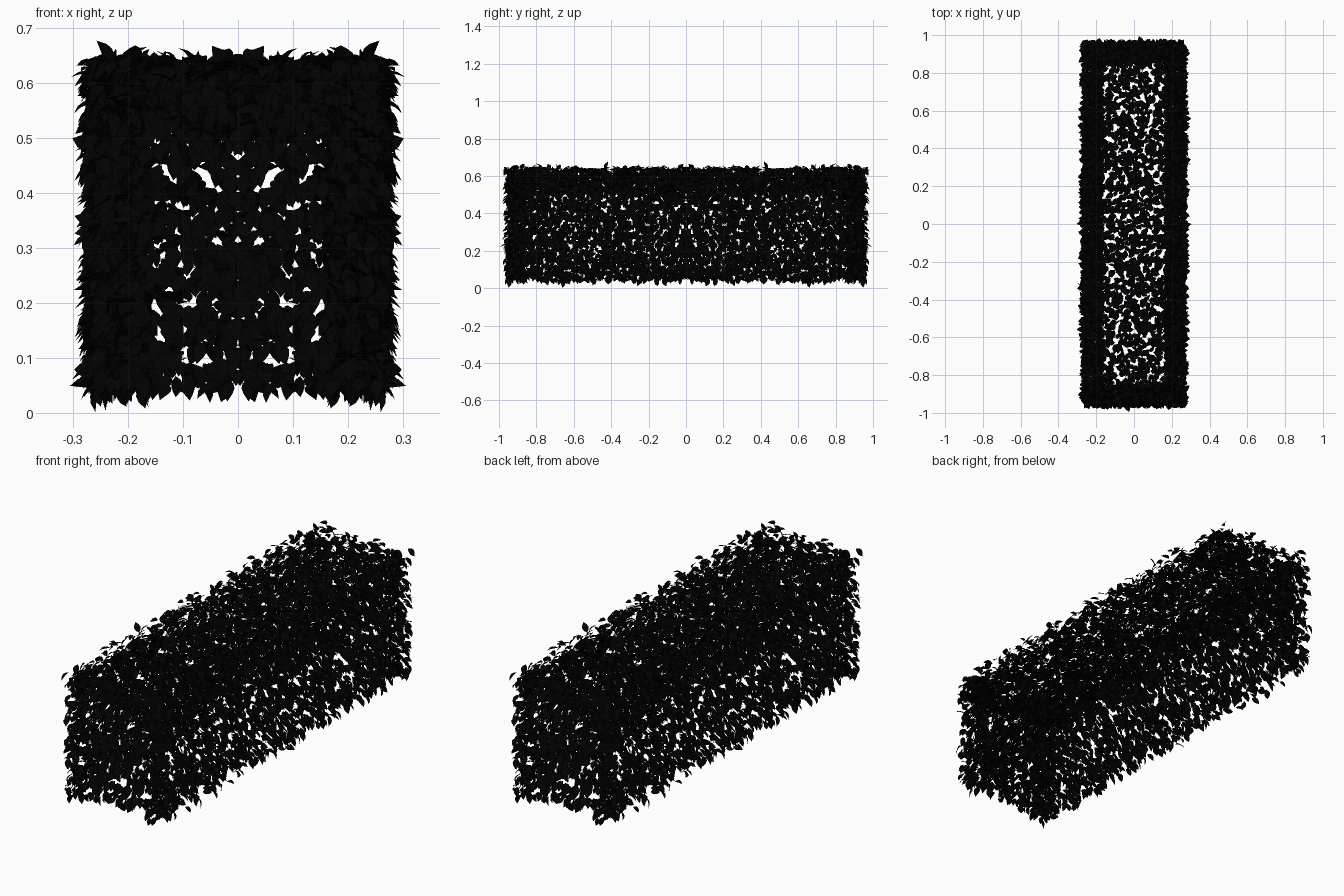
import bpy, math, random
from mathutils import Vector, Matrix

if "Cube" in bpy.data.objects:
    bpy.data.objects.remove(bpy.data.objects["Cube"])

random.seed(7)
HX, HY, Z0, Z1 = 0.262, 0.952, 0.05, 0.642   # hedge envelope
THICK = 0.108                                # depth of the leafy shell
UP = Vector((0, 0, 1))

# leaf outline: (along, half width, droop); the midrib is sunk to fold the blade
ROWS = [(0.20, 0.22, 0.02), (0.45, 0.31, 0.03), (0.72, 0.22, -0.03)]
LEAF = [Vector((0, 0, 0))]
for t, w, h in ROWS:
    LEAF += [Vector((-w, t, h + 0.07)), Vector((0, t, h)), Vector((w, t, h + 0.07))]
LEAF.append(Vector((0, 1.0, -0.14)))
LEAF_FACES = [(0, 2, 1), (0, 3, 2), (1, 2, 5, 4), (2, 3, 6, 5),
              (4, 5, 8, 7), (5, 6, 9, 8), (7, 8, 10), (8, 9, 10)]

leaf_mat = bpy.data.materials.new("dark_leaf")
leaf_mat.diffuse_color = (0.0005, 0.0005, 0.0005, 1)
leaf_mat.use_nodes = True
leaf_mat.node_tree.nodes["Principled BSDF"].inputs["Base Color"].default_value = leaf_mat.diffuse_color


def jitter(amount):
    return Vector([random.uniform(-amount, amount) for _ in range(3)])


def add_leaf(verts, faces, base, axis, facing, size):
    """Append one leaf growing along axis with its upper side towards facing."""
    y = axis.normalized()
    x = y.cross(facing).normalized()
    rot = Matrix((x, y, x.cross(y))).transposed()
    n = len(verts)
    verts += [base + rot @ (v * size) for v in LEAF]
    faces += [tuple(n + i for i in f) for f in LEAF_FACES]


def leaf_panel(name, origin, u, v, normal, density, thick):
    """Scatter leaves in a slab behind the rectangle origin + u + v."""
    verts, faces = [], []
    step = 1 / math.sqrt(density)
    nu, nv = max(1, round(u.length / step)), max(1, round(v.length / step))
    for i in range(nu):
        for j in range(nv):
            a = min(1, max(0, (i + 0.5 + random.uniform(-0.9, 0.9)) / nu))
            b = min(1, max(0, (j + 0.5 + random.uniform(-0.9, 0.9)) / nv))
            base = origin + u * a + v * b - normal * random.uniform(0.005, thick)
            if normal.z > 0.5:      # top leaves lie splayed, a few stand up
                ang = random.uniform(0, math.tau)
                lift = random.uniform(0.7, 2.0) if random.random() < 0.12 else random.uniform(-0.5, 0.5)
                axis = Vector((math.cos(ang), math.sin(ang), lift))
                facing = UP + jitter(0.6)
                # keep rim leaves inside the hedge outline
                base.x *= 0.97
                base.y *= 0.99
            else:                   # side leaves lean outwards and droop
                axis = normal * random.uniform(0.25, 1.0) - UP * random.uniform(0.3, 0.9) + jitter(0.5)
                facing = normal * 0.7 + UP * 0.7 + jitter(0.5)
            add_leaf(verts, faces, base, axis, facing, random.uniform(0.034, 0.052))
    mesh = bpy.data.meshes.new(name)
    mesh.from_pydata(verts, [], faces)
    mesh.materials.append(leaf_mat)
    mesh.shade_smooth()
    return mesh


def place(name, mesh, turn):
    ob = bpy.data.objects.new(name, mesh)
    ob.rotation_euler.z = turn
    bpy.context.collection.objects.link(ob)


height = Vector((0, 0, Z1 - Z0))
# each panel is used twice, turned half a circle about the vertical axis
panels = {
    "long_side_leaves": (Vector((HX, -HY, Z0)), Vector((0, 2 * HY, 0)), height, Vector((1, 0, 0)), 2600, THICK),
    "end_leaves": (Vector((-HX, -HY, Z0)), Vector((2 * HX, 0, 0)), height, Vector((0, -1, 0)), 2600, THICK),
    "top_leaves": (Vector((-HX, -HY, Z1)), Vector((2 * HX, 0, 0)), Vector((0, HY, 0)), UP, 2700, 0.135),
}
for name, spec in panels.items():
    mesh = leaf_panel(name, *spec)
    place(name + "_a", mesh, 0)
    place(name + "_b", mesh, math.pi)
